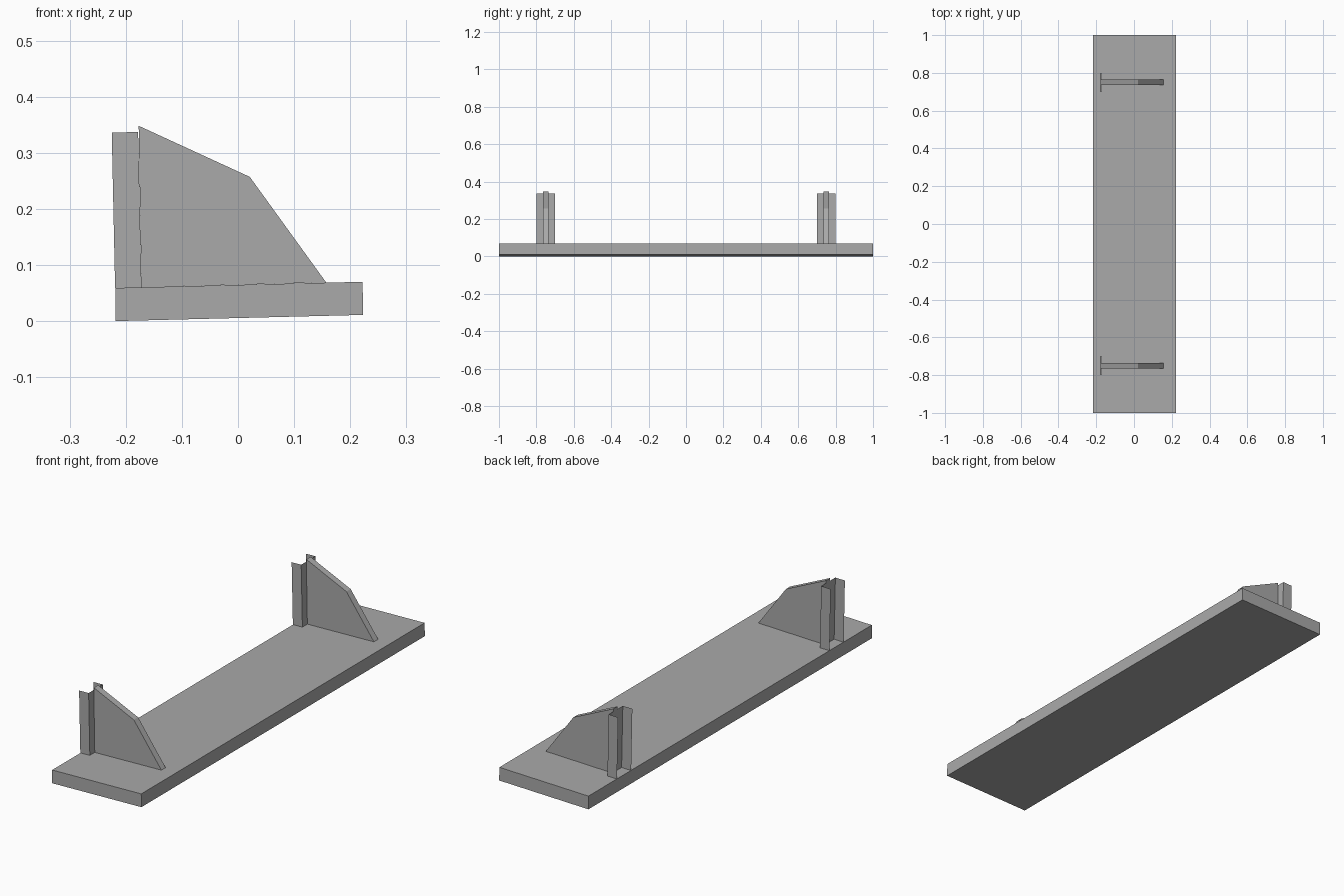
import bpy, bmesh
from mathutils import Vector

cube = bpy.data.objects.get("Cube")
if cube:
    bpy.data.objects.remove(cube, do_unlink=True)

# Single plain grey finish
grey = bpy.data.materials.new("plain_grey")
grey.use_nodes = True
colour = (0.4, 0.4, 0.4, 1)
grey.diffuse_color = colour
grey.node_tree.nodes["Principled BSDF"].inputs["Base Color"].default_value = colour


def finish(name, bm):
    mesh = bpy.data.meshes.new(name)
    bm.to_mesh(mesh)
    bm.free()
    mesh.materials.append(grey)
    obj = bpy.data.objects.new(name, mesh)
    bpy.context.collection.objects.link(obj)
    return obj


def extrude_profile(name, profile, y0, y1):
    """Solid made by extruding an (x, z) outline along y."""
    bm = bmesh.new()
    face = bm.faces.new([bm.verts.new((x, y0, z)) for x, z in profile])
    result = bmesh.ops.extrude_face_region(bm, geom=[face])
    verts = [v for v in result["geom"] if isinstance(v, bmesh.types.BMVert)]
    bmesh.ops.translate(bm, verts=verts, vec=(0, y1 - y0, 0))
    bmesh.ops.recalc_face_normals(bm, faces=bm.faces)
    return finish(name, bm)


def wall_channel(name, y0, y1):
    """Thin sheet folded into a channel that opens towards -x."""
    bm = bmesh.new()
    path = [(-0.047, y0), (0, y0), (0, y1), (-0.047, y1)]
    low = [bm.verts.new((-0.172 + x, y, 0.06 + x * 0.025)) for x, y in path]
    high = [bm.verts.new(v.co + Vector((-0.006, 0, 0.277))) for v in low]
    for i in range(3):
        bm.faces.new((low[i], low[i + 1], high[i + 1], high[i]))
    return finish(name, bm)


# Slightly tilted shelf board
extrude_profile("shelf_board",
                [(-0.218, 0), (0.223, 0.011), (0.222, 0.07), (-0.218, 0.059)], -1, 1)

# Matching brackets near both ends
web = [(-0.172, 0.06), (0.157, 0.069), (0.021, 0.257), (-0.177, 0.348)]
for side, y in (("front", -0.75), ("back", 0.75)):
    extrude_profile(side + "_bracket_web", web, y - 0.015, y + 0.015)
    wall_channel(side + "_bracket_channel", y - 0.05, y + 0.05)
